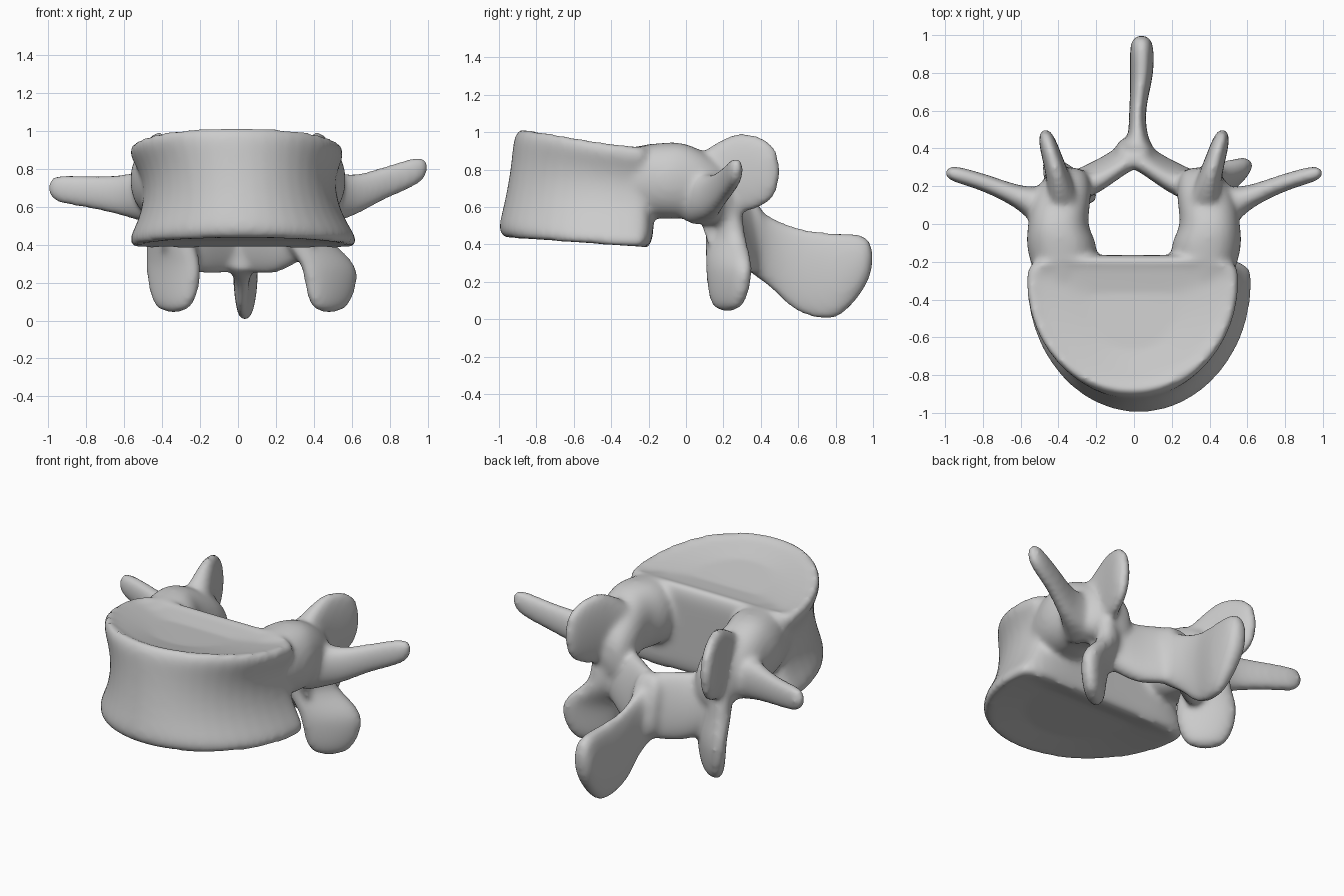
import bpy, bmesh, math
from mathutils import Vector

old = bpy.data.objects.get("Cube")
if old:
    bpy.data.objects.remove(old, do_unlink=True)

UP, ACROSS = Vector((0, 0, 1)), Vector((1, 0, 0))
SIDES = 48
STEPS = 8
bm = bmesh.new()


def circle_angles():
    return [math.tau * i / SIDES for i in range(SIDES)]


def soft_power(value, power):
    return math.copysign(abs(value) ** power, value)


def skin(rings):
    """Join rings of points into a closed solid."""
    loops = [[bm.verts.new(point) for point in ring] for ring in rings]
    for lower, upper in zip(loops, loops[1:]):
        for i in range(SIDES):
            j = (i + 1) % SIDES
            bm.faces.new((lower[i], lower[j], upper[j], upper[i]))
    bm.faces.new(loops[0])
    bm.faces.new(loops[-1])


def spline(a, b, c, d, t):
    """Smooth curve from b to c, guided by the neighbours a and d."""
    leave = (c - a) / 2 - (c - b)
    arrive = (d - b) / 2 - (c - b)
    return b.lerp(c, t) + (leave * (1 - t) - arrive * t) * t * (1 - t)


def limb(keys, u, v):
    """Round-tipped limb; keys hold centre x, y, z and the radii along u and v."""
    u, v = Vector(u).normalized(), Vector(v).normalized()
    keys = [Vector(key) for key in keys]
    padded = [keys[0], *keys, keys[-1]]
    last = len(keys) - 2
    rings = []
    for part in range(last + 1):
        for step in range(STEPS + (part == last)):
            t = step / STEPS
            x, y, z, ru, rv = spline(*padded[part:part + 4], t)
            tip = math.sqrt(1.02 - t ** 4) if part == last else 1
            centre = Vector((x, y, z))
            rings.append([centre + tip * (u * ru * math.cos(a)
                                          + v * rv * soft_power(math.sin(a), 0.8))
                          for a in circle_angles()])
    skin(rings)


def body_ring(h, scale, lift):
    """Kidney outline at height h from -1 to 1, flattened at the back."""
    half = 0.51 + 0.11 * h * h - 0.02 * h
    front = 0.65 - 0.05 * h + 0.02 * h * h
    back = 0.15 + 0.01 * h
    ring = []
    for a in circle_angles():
        c, s = math.cos(a), math.sin(a)
        if s < 0:
            x, y = half * c, front * s
        else:
            x = half * soft_power(c, 0.7)
            y = back * math.sqrt(s) - 0.02 * s ** 6
        droop = 0.04 * max(h, 0) * (c * scale) ** 4
        x, y = x * scale + 0.01 - 0.02 * h, (y + 0.2) * scale - 0.5
        z = 0.725 + 0.295 * h + lift - droop - (0.09 + 0.02 * h) * (y + 0.9)
        ring.append((x, y, z))
    return ring


# Vertebral body with flared rims and dished end plates
body = [body_ring(-1, 0.5, 0.03)]
for i in range(17):
    height = -math.cos(math.pi * i / 16)
    body.append(body_ring(height, 1 - 0.1 * height ** 10, 0))
body += [body_ring(1, 0.8, -0.02), body_ring(1, 0.4, -0.05)]
skin(body)

# Paired parts: side, height of the transverse tip, place of the lower joint
for s, tip_z, joint_x in ((1, 0.81, 0.48), (-1, 0.7, 0.34)):
    # Pedicle
    limb([(s * 0.38, -0.4, 0.74, 0.16, 0.1),
          (s * 0.38, -0.15, 0.74, 0.2, 0.18),
          (s * 0.4, 0, 0.735, 0.2, 0.16),
          (s * 0.38, 0.15, 0.68, 0.18, 0.15),
          (s * 0.34, 0.3, 0.6, 0.14, 0.1)], UP, ACROSS)

    # Upper joint process: an upright disc facing back and inward
    along = Vector((s * 0.4, 0.9, 0))
    limb([(s * 0.36, 0.06, 0.75, 0.12, 0.1),
          (s * 0.41, 0.27, 0.78, 0.21, 0.06),
          (s * 0.48, 0.5, 0.79, 0.16, 0.045)], UP, along.cross(UP))

    # Transverse process
    limb([(s * 0.43, 0.07, 0.65, 0.15, 0.14),
          (s * 0.6, 0.14, 0.66, 0.11, 0.065),
          (s * 0.8, 0.22, tip_z / 2 + 0.33, 0.085, 0.045),
          (s, 0.28, tip_z, 0.075, 0.045)], UP, (s * -0.35, 1, 0))

    # Lamina: half of the back wall of the arch, leaning backward as it drops
    limb([(s * 0.4, 0.16, 0.52, 0.16, 0.08),
          (s * 0.2, 0.25, 0.45, 0.2, 0.08),
          (0, 0.37, 0.45, 0.19, 0.07),
          (s * -0.1, 0.37, 0.45, 0.16, 0.06)], (0, -0.2, 1), (0, 1, 0.2))

    # Lower joint process: a paddle facing forward and outward
    limb([(s * 0.38, 0.2, 0.65, 0.1, 0.07),
          (s * 0.36, 0.21, 0.45, 0.14, 0.07),
          (s * joint_x, 0.23, 0.27, 0.17, 0.065),
          (s * joint_x, 0.22, 0.04, 0.13, 0.055)],
         (s * 0.75, 0.6, 0), (s * 0.6, -0.75, 0))

# Spinous process: a thin fin, thickening at its tip
limb([(0.02, 0.32, 0.45, 0.18, 0.14),
      (0.02, 0.45, 0.36, 0.19, 0.06),
      (0.02, 0.6, 0.265, 0.225, 0.045),
      (0.04, 0.8, 0.235, 0.225, 0.06),
      (0.04, 1, 0.33, 0.13, 0.065)], UP, ACROSS)

bmesh.ops.recalc_face_normals(bm, faces=bm.faces[:])
mesh = bpy.data.meshes.new("vertebra")
bm.to_mesh(mesh)
bm.free()
bone = bpy.data.objects.new("vertebra", mesh)
bpy.context.collection.objects.link(bone)

# Plain grey bone
grey = bpy.data.materials.new("bone_grey")
grey.use_nodes = True
colour = (0.6, 0.6, 0.6, 1)
grey.diffuse_color = colour
grey.node_tree.nodes["Principled BSDF"].inputs["Base Color"].default_value = colour
mesh.materials.append(grey)

# Fuse the parts into one skin and soften the joins
fuse = bone.modifiers.new("fuse", "REMESH")
fuse.mode = "VOXEL"
fuse.voxel_size = 0.016
fuse.use_smooth_shade = True
soften = bone.modifiers.new("soften", "SMOOTH")
soften.factor = 0.5
soften.iterations = 12
